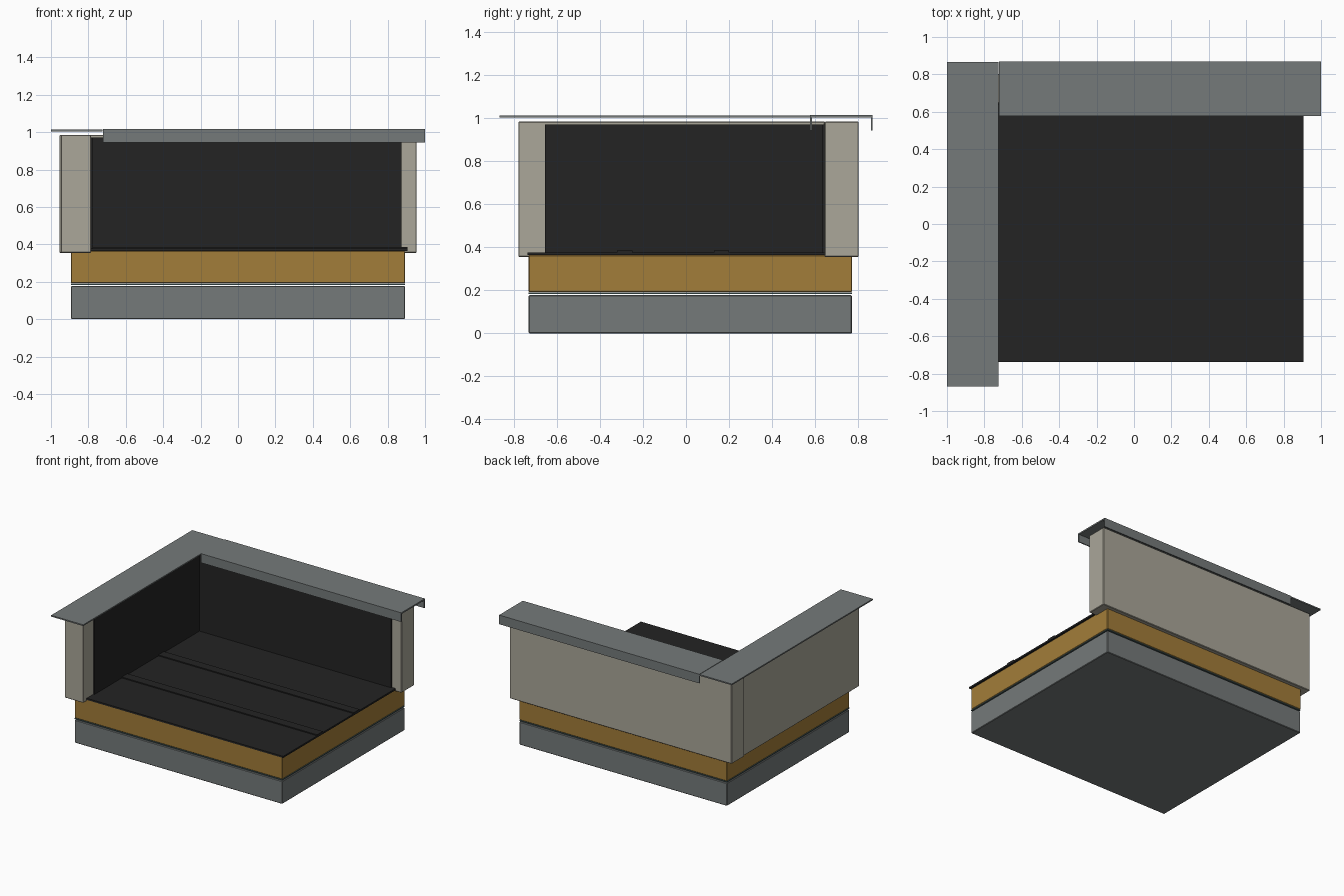
import bpy
import bmesh
from mathutils import Vector

if "Cube" in bpy.data.objects:
    bpy.data.objects.remove(bpy.data.objects["Cube"])


def material(name, rgb):
    m = bpy.data.materials.new(name)
    m.diffuse_color = (*rgb, 1.0)
    m.use_nodes = True
    m.node_tree.nodes["Principled BSDF"].inputs["Base Color"].default_value = m.diffuse_color
    return m


GREY = material("slate grey", (0.178, 0.195, 0.195))
GOLD = material("insulation gold", (0.365, 0.205, 0.041))
STONE = material("warm stone", (0.405, 0.385, 0.32))
BLACK = material("membrane black", (0.017, 0.017, 0.017))
TEAL = material("barrier teal", (0.07, 0.12, 0.12))


def box(name, x, y, z, mat, bevel=0.0):
    """Box given by its (min, max) extents on each axis."""
    bm = bmesh.new()
    bmesh.ops.create_cube(bm, size=1.0)
    lo, hi = Vector((x[0], y[0], z[0])), Vector((x[1], y[1], z[1]))
    for v in bm.verts:
        v.co = [lo[i] + (v.co[i] + 0.5) * (hi[i] - lo[i]) for i in range(3)]
    me = bpy.data.meshes.new(name)
    bm.to_mesh(me)
    bm.free()
    me.materials.append(mat)
    ob = bpy.data.objects.new(name, me)
    bpy.context.collection.objects.link(ob)
    if bevel:
        mod = ob.modifiers.new("edge", 'BEVEL')
        mod.width = bevel
        mod.segments = 1
    return ob


def extrude_profile(name, pts, x0, x1, mat):
    """Extrude a closed (y, z) profile along x."""
    bm = bmesh.new()
    face = bm.faces.new([bm.verts.new((x0, y, z)) for y, z in pts])
    ext = bmesh.ops.extrude_face_region(bm, geom=[face])
    moved = [g for g in ext["geom"] if isinstance(g, bmesh.types.BMVert)]
    bmesh.ops.translate(bm, verts=moved, vec=(x1 - x0, 0, 0))
    bmesh.ops.recalc_face_normals(bm, faces=bm.faces[:])
    me = bpy.data.meshes.new(name)
    bm.to_mesh(me)
    bm.free()
    me.materials.append(mat)
    ob = bpy.data.objects.new(name, me)
    bpy.context.collection.objects.link(ob)
    return ob


# Layered roof deck
box("concrete_slab", (-0.893, 0.893), (-0.732, 0.772), (0.0, 0.178), GREY, 0.004)
box("vapour_barrier", (-0.893, 0.893), (-0.732, 0.772), (0.184, 0.191), TEAL)
box("insulation_board", (-0.893, 0.893), (-0.732, 0.772), (0.193, 0.364), GOLD, 0.003)

# Roofing membrane with two raised overlap strips
box("floor_membrane", (-0.79, 0.905), (-0.738, 0.645), (0.364, 0.377), BLACK)
for i, y in enumerate((-0.32, 0.13)):
    box(f"membrane_overlap_{i + 1}", (-0.785, 0.905), (y, y + 0.07), (0.376, 0.385), BLACK)

# Parapet walls
box("back_parapet", (-0.955, 0.955), (0.645, 0.803), (0.355, 0.985), STONE, 0.004)
box("left_parapet", (-0.947, -0.785), (-0.78, 0.647), (0.355, 0.985), STONE, 0.004)

# Membrane turned up against the inner wall faces
box("back_upstand", (-0.785, 0.873), (0.635, 0.647), (0.37, 0.971), BLACK)
box("left_upstand", (-0.787, -0.776), (-0.655, 0.645), (0.37, 0.971), BLACK)

# Metal copings: flat plate on the left, channel with two lips at the back
box("left_coping", (-1.0, -0.724), (-0.868, 0.866), (1.004, 1.014), GREY)
T = 0.008
Y0, Y1, LIP, TOP = 0.577, 0.868, 0.945, 1.016
extrude_profile("back_coping", [
    (Y0, LIP), (Y0, TOP), (Y1, TOP), (Y1, LIP),
    (Y1 - T, LIP), (Y1 - T, TOP - 0.011), (Y0 + T, TOP - 0.011), (Y0 + T, LIP),
], -0.722, 1.0, GREY)
